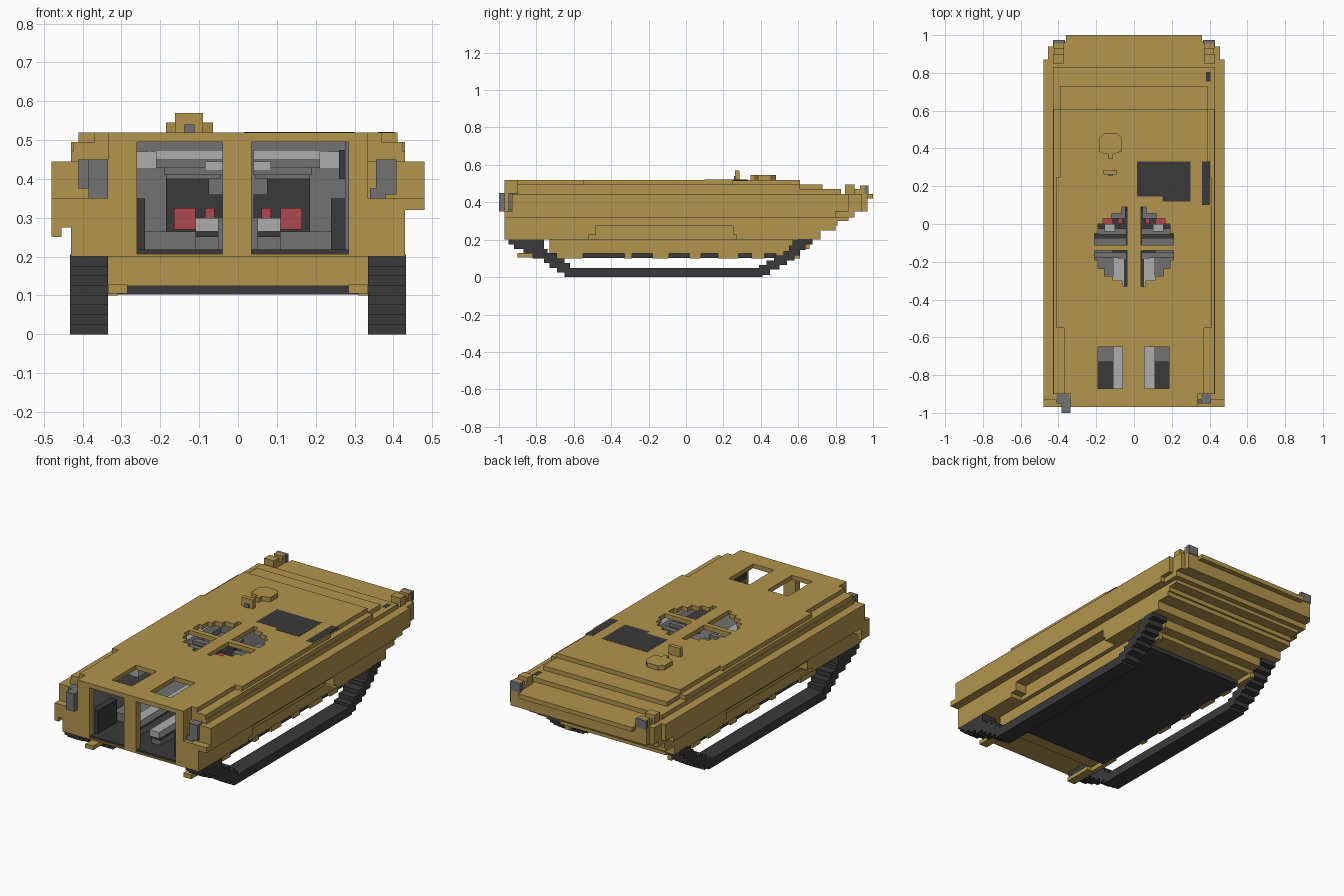
import bpy, bmesh

old = bpy.data.objects.get("Cube")
if old:
    bpy.data.objects.remove(old, do_unlink=True)


def material(name, rgb):
    m = bpy.data.materials.new(name)
    m.use_nodes = True
    m.diffuse_color = (*rgb, 1)
    bsdf = m.node_tree.nodes["Principled BSDF"]
    bsdf.inputs["Base Color"].default_value = (*rgb, 1)
    bsdf.inputs["Roughness"].default_value = 0.9
    return m


SAND = material("sand", (0.445, 0.30, 0.074))
DARK = material("dark_grey", (0.042, 0.042, 0.042))
GREY = material("mid_grey", (0.17, 0.17, 0.17))
LIGHT = material("light_grey", (0.42, 0.42, 0.42))
RED = material("seat_red", (0.42, 0.064, 0.078))


def finish(name, bm, mat):
    bmesh.ops.recalc_face_normals(bm, faces=bm.faces)
    me = bpy.data.meshes.new(name)
    bm.to_mesh(me)
    bm.free()
    me.materials.append(mat)
    ob = bpy.data.objects.new(name, me)
    bpy.context.collection.objects.link(ob)
    return ob


def prisms(name, outlines, z0, z1, mat):
    """Extrude plan outlines (x, y) from z0 to z1 into one object."""
    bm = bmesh.new()
    for pts in outlines:
        face = bm.faces.new([bm.verts.new((x, y, z0)) for x, y in pts])
        ext = bmesh.ops.extrude_face_region(bm, geom=[face])
        top = [v for v in ext["geom"] if isinstance(v, bmesh.types.BMVert)]
        bmesh.ops.translate(bm, verts=top, vec=(0, 0, z1 - z0))
    return finish(name, bm, mat)


def boxes(name, mat, *specs, mirror=False):
    """Boxes given as (x0, x1, y0, y1, z0, z1), optionally mirrored in x."""
    bm = bmesh.new()
    if mirror:
        specs = specs + tuple((-s[1], -s[0], *s[2:]) for s in specs)
    for x0, x1, y0, y1, z0, z1 in specs:
        vs = bmesh.ops.create_cube(bm, size=1)["verts"]
        for v in vs:
            v.co = ((x0 + x1) / 2 + v.co.x * (x1 - x0),
                    (y0 + y1) / 2 + v.co.y * (y1 - y0),
                    (z0 + z1) / 2 + v.co.z * (z1 - z0))
    return finish(name, bm, mat)


def rect(x0, x1, y0, y1):
    return [(x0, y0), (x1, y0), (x1, y1), (x0, y1)]


def stair(steps, y0=-0.97):
    """Symmetric plan outline changing width in steps (half width, end y)."""
    side, y = [], y0
    for w, end in steps:
        side += [(w, y), (w, end)]
        y = end
    return side + [(-x, y) for x, y in reversed(side)]


def cut(ob, cutter):
    mod = ob.modifiers.new("cut", 'BOOLEAN')
    mod.operation = 'DIFFERENCE'
    mod.solver = 'EXACT'
    mod.object = cutter
    bpy.context.view_layer.objects.active = ob
    bpy.ops.object.modifier_apply(modifier=mod.name)


# Hull: stacked layers, hollowed by the crew bay and its two rear doorways
bay = prisms("bay_cutter", [[
    (-0.29, -0.93), (-0.26, -0.93), (-0.26, -1.1), (-0.04, -1.1), (-0.04, -0.93),
    (0.035, -0.93), (0.035, -1.1), (0.285, -1.1), (0.285, -0.93), (0.29, -0.93),
    (0.29, 0.26), (-0.29, 0.26)]], 0.1, 0.6, SAND)
low_notch, high_notch = (0.335, -0.93), (0.335, -0.90)   # rear lamp recesses
layers = [
    (0.20, 0.225, [(0.43, -0.52), (0.36, 0.27), (0.43, 0.72)]),
    (0.225, 0.25, [(0.43, -0.48), (0.36, 0.25), (0.43, 0.72)]),
    (0.25, 0.275, [(0.43, -0.48), (0.36, 0.25), (0.43, 0.80)]),
    (0.275, 0.30, [(0.43, 0.81)]),
    (0.30, 0.32, [(0.43, 0.87)]),
    (0.32, 0.35, [(0.48, 0.80), (0.455, 0.90)]),
    (0.35, 0.42, [low_notch, (0.48, 0.87), (0.455, 0.94), (0.43, 0.97)]),
    (0.42, 0.445, [low_notch, (0.48, 0.87), (0.455, 0.94), (0.43, 0.97), (0.36, 1.0)]),
    (0.445, 0.47, [high_notch, (0.43, 0.83)]),
    (0.47, 0.495, [high_notch, (0.425, 0.61), (0.39, 0.73)]),
]
for i, (z0, z1, steps) in enumerate(layers):
    cut(prisms(f"hull_layer_{i + 1}", [stair(steps)], z0, z1, SAND), bay)

# Roof deck with rear hatches and the stepped round turret opening
deck = prisms("roof_deck", [stair([(0.335, -0.90), (0.37, -0.55), (0.41, 0.25),
                                   (0.39, 0.61)])], 0.495, 0.52, SAND)


def quadrant(sx, y, rows):
    pts = [(sx * 0.037, y)]
    for w, end in rows:
        pts += [(sx * w, y), (sx * w, end)]
        y = end
    return pts + [(sx * 0.037, y)]


openings = [rect(-0.19, -0.06, -0.87, -0.65), rect(0.055, 0.185, -0.87, -0.65)]
for sx in (-1, 1):
    openings.append(quadrant(sx, -0.11, [(0.21, -0.05), (0.19, 0.0), (0.165, 0.03),
                                         (0.12, 0.055), (0.065, 0.09)]))
    openings.append(quadrant(sx, -0.14, [(0.21, -0.19), (0.19, -0.235), (0.155, -0.275),
                                         (0.11, -0.30), (0.062, -0.33)]))
roof_cutter = prisms("roof_cutter", openings, 0.4, 0.6, SAND)
cut(deck, roof_cutter)
for c in (bay, roof_cutter):
    bpy.data.objects.remove(c, do_unlink=True)

# Lower hull, belly plate and the broken skirt along its edges
boxes("lower_hull", SAND, (-0.335, 0.335, -0.73, 0.66, 0.15, 0.2),
      (-0.335, 0.335, -0.73, 0.60, 0.125, 0.15))
boxes("belly_plate", DARK, (-0.325, 0.325, -0.63, 0.50, 0.102, 0.126))
skirt = [(-0.73, -0.55), (-0.33, -0.29), (-0.18, -0.09), (0.02, 0.08),
         (0.17, 0.28), (0.35, 0.42), (0.48, 0.61)]
boxes("skirt", SAND, *[(0.31, 0.337, a, b, 0.1, 0.13) for a, b in skirt], mirror=True)

# Tracks: flat run with stair-stepped ends
run = [(-0.65, 0.41, 0, 0.05)]
rear = [(-0.69, -0.62, 0.025, 0.075), (-0.73, -0.65, 0.05, 0.1), (-0.76, -0.69, 0.075, 0.13),
        (-0.82, -0.74, 0.1, 0.15), (-0.87, -0.76, 0.125, 0.2), (-0.92, -0.86, 0.15, 0.2),
        (-0.95, -0.91, 0.175, 0.2)]
front = [(0.39, 0.45, 0.012, 0.065), (0.43, 0.50, 0.04, 0.09), (0.47, 0.54, 0.065, 0.115),
         (0.52, 0.58, 0.09, 0.14), (0.55, 0.61, 0.115, 0.17), (0.57, 0.64, 0.145, 0.2),
         (0.60, 0.675, 0.175, 0.205)]
boxes("tracks", DARK, *[(0.335, 0.432, *s) for s in run + rear + front], mirror=True)
boxes("rear_tow_lugs", SAND, (0.285, 0.335, -0.90, -0.73, 0.105, 0.128), mirror=True)

# Crew bay lining
boxes("bay_underside", SAND, (-0.29, 0.29, -0.97, 0.26, 0.2, 0.207))
boxes("bay_floor", DARK, (-0.285, 0.285, -0.96, 0.26, 0.207, 0.218))
boxes("bay_walls", GREY, (-0.29, -0.275, -0.93, 0.26, 0.207, 0.495),
      (0.275, 0.29, -0.93, 0.26, 0.207, 0.495), (-0.28, 0.28, 0.24, 0.26, 0.207, 0.495))
boxes("bay_side_lockers", DARK, (0.24, 0.275, -0.92, -0.75, 0.215, 0.35), mirror=True)
boxes("bay_wall_rack", DARK, (0.26, 0.28, -0.92, -0.75, 0.40, 0.475))
boxes("bay_upper_trim", LIGHT, (0.21, 0.275, -0.6, 0.2, 0.425, 0.47),
      (0.04, 0.235, 0.2, 0.24, 0.445, 0.475), (0.04, 0.085, -0.186, -0.18, 0.42, 0.445),
      mirror=True)
boxes("bench_tops", LIGHT, (0.05, 0.11, -0.87, -0.15, 0.265, 0.3), mirror=True)
boxes("bench_shadow_gaps", DARK, (0.05, 0.11, -0.86, -0.15, 0.25, 0.265), mirror=True)
boxes("bench_bases", GREY, (0.05, 0.11, -0.85, -0.15, 0.215, 0.25),
      (0.11, 0.275, -0.73, -0.12, 0.215, 0.265), mirror=True)

# Forward seats under the turret opening
boxes("seat_backs", DARK, (0.075, 0.185, 0.07, 0.12, 0.215, 0.40),
      (0.04, 0.075, 0.07, 0.12, 0.30, 0.36), mirror=True)
boxes("seat_back_caps", GREY, (0.045, 0.185, 0.03, 0.12, 0.40, 0.415), mirror=True)
boxes("seat_cushions", RED, (0.11, 0.165, 0.0, 0.07, 0.27, 0.325),
      (0.06, 0.085, 0.0, 0.07, 0.30, 0.325), mirror=True)
boxes("turret_shelves", GREY, (0.04, 0.21, -0.11, -0.075, 0.43, 0.45),
      (0.04, 0.19, -0.055, -0.025, 0.41, 0.43), (0.04, 0.21, -0.18, -0.15, 0.43, 0.45),
      mirror=True)
boxes("turret_brackets", LIGHT, (0.10, 0.155, -0.04, 0.0, 0.43, 0.445), mirror=True)

# Roof fittings
boxes("engine_grille", DARK, (0.015, 0.30, 0.145, 0.33, 0.515, 0.521),
      (0.15, 0.30, 0.12, 0.145, 0.515, 0.521))
boxes("exhaust_grille", DARK, (0.36, 0.403, 0.10, 0.33, 0.515, 0.521))
boxes("nose_vent", DARK, (0.38, 0.405, 0.755, 0.805, 0.465, 0.471))
prisms("driver_hatch", [[(-0.16, 0.37), (-0.135, 0.37), (-0.135, 0.345), (-0.11, 0.345),
                         (-0.11, 0.37), (-0.065, 0.385), (-0.065, 0.455), (-0.09, 0.48),
                         (-0.16, 0.48), (-0.185, 0.455), (-0.185, 0.385)]],
       0.515, 0.545, SAND)
boxes("periscope", SAND, (-0.162, -0.09, 0.262, 0.285, 0.515, 0.57))
boxes("periscope_glass", GREY, (-0.138, -0.112, 0.256, 0.264, 0.52, 0.54))

# Rear lamps in their recesses, front lamps on brackets
boxes("rear_lamps", GREY, (-0.385, -0.335, -1.0, -0.92, 0.35, 0.45),
      (-0.41, -0.345, -0.95, -0.90, 0.375, 0.45),
      (0.355, 0.408, -0.95, -0.90, 0.36, 0.45),
      (0.34, 0.38, -0.95, -0.92, 0.35, 0.375))
boxes("front_lamp_brackets", SAND, (0.37, 0.43, 0.85, 0.90, 0.44, 0.495),
      (0.37, 0.42, 0.90, 0.93, 0.44, 0.47), (0.37, 0.425, 0.93, 0.955, 0.44, 0.49),
      mirror=True)
boxes("front_lamps", GREY, (0.365, 0.43, 0.955, 0.975, 0.44, 0.49), mirror=True)
boxes("rear_hook", SAND, (-0.48, -0.455, -0.97, -0.90, 0.25, 0.325),
      (-0.46, -0.425, -0.97, -0.90, 0.275, 0.325))
